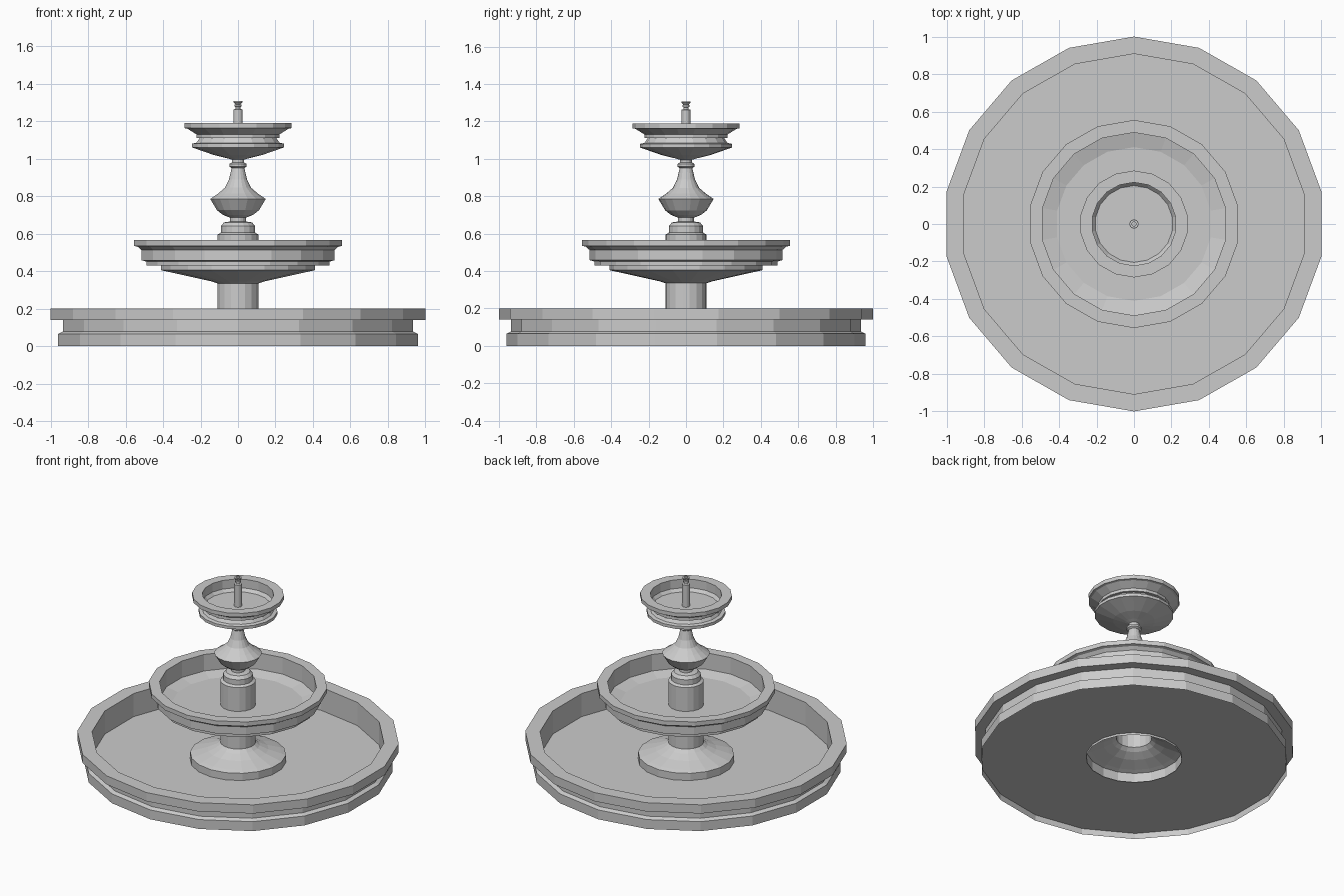
import bpy, bmesh
from math import cos, sin, radians

SIDES = 18
X_STRETCH = 1 / cos(radians(10))   # flats on +-x reach as far as corners on +-y


def lathe(name, profile, cap_end=False):
    """Turn an (radius, height) profile, listed up the outside first, into a faceted object."""
    bm = bmesh.new()
    rings = []
    for r, z in profile:
        ring = []
        for i in range(SIDES):
            a = radians(10 + i * 360 / SIDES)
            ring.append(bm.verts.new((r * cos(a) * X_STRETCH, r * sin(a), z)))
        rings.append(ring)
    for low, high in zip(rings, rings[1:]):
        for i in range(SIDES):
            j = (i + 1) % SIDES
            bm.faces.new((low[i], low[j], high[j], high[i]))
    if cap_end:
        bm.faces.new(rings[-1])
    mesh = bpy.data.meshes.new(name)
    bm.to_mesh(mesh)
    bm.free()
    obj = bpy.data.objects.new(name, mesh)
    bpy.context.collection.objects.link(obj)
    return obj


# Ground pool: stepped wall, broad rim, floor with an opening under the foot
lathe("pool_wall", [(0.96, 0), (0.96, 0.065), (0.935, 0.077), (0.935, 0.14),
                    (1.0, 0.14), (1.0, 0.2), (0.908, 0.2), (0.908, 0.04)])
lathe("pool_floor", [(0.958, 0.04), (0.298, 0.04)])

# Hollow foot and stem carrying the lower bowl
lathe("pedestal_foot", [(0.298, 0.025), (0.298, 0.09), (0.27, 0.1), (0.19, 0.125),
                        (0.135, 0.15), (0.11, 0.17), (0.11, 0.335)])

# Lower bowl
lathe("lower_bowl", [(0.11, 0.335), (0.14, 0.345), (0.41, 0.405), (0.41, 0.43),
                     (0.515, 0.458), (0.515, 0.512), (0.535, 0.53), (0.555, 0.535),
                     (0.555, 0.565), (0.488, 0.565), (0.488, 0.43), (0.1, 0.43)])

# Pillar base and turned vase column
lathe("column_base", [(0.11, 0.43), (0.11, 0.595), (0.092, 0.605), (0.092, 0.64),
                      (0.075, 0.66), (0.042, 0.665)])
lathe("vase_column", [(0.042, 0.66), (0.042, 0.685), (0.08, 0.7), (0.112, 0.725),
                      (0.148, 0.785), (0.105, 0.815), (0.07, 0.845), (0.048, 0.89),
                      (0.034, 0.95), (0.046, 0.958), (0.046, 0.972), (0.033, 0.98),
                      (0.033, 1.0)])

# Upper bowl
lathe("upper_bowl", [(0.033, 0.995), (0.06, 1.003), (0.13, 1.02), (0.245, 1.06),
                     (0.245, 1.08), (0.222, 1.085), (0.205, 1.11), (0.222, 1.13),
                     (0.27, 1.16), (0.285, 1.163), (0.285, 1.19), (0.222, 1.19),
                     (0.222, 1.11), (0.02, 1.11)])

# Water nozzle
lathe("water_nozzle", [(0.024, 1.11), (0.024, 1.262), (0.013, 1.265), (0.013, 1.275),
                       (0.019, 1.278), (0.019, 1.287), (0.014, 1.29), (0.023, 1.3),
                       (0.023, 1.307), (0.011, 1.307), (0.011, 1.29)], cap_end=True)
